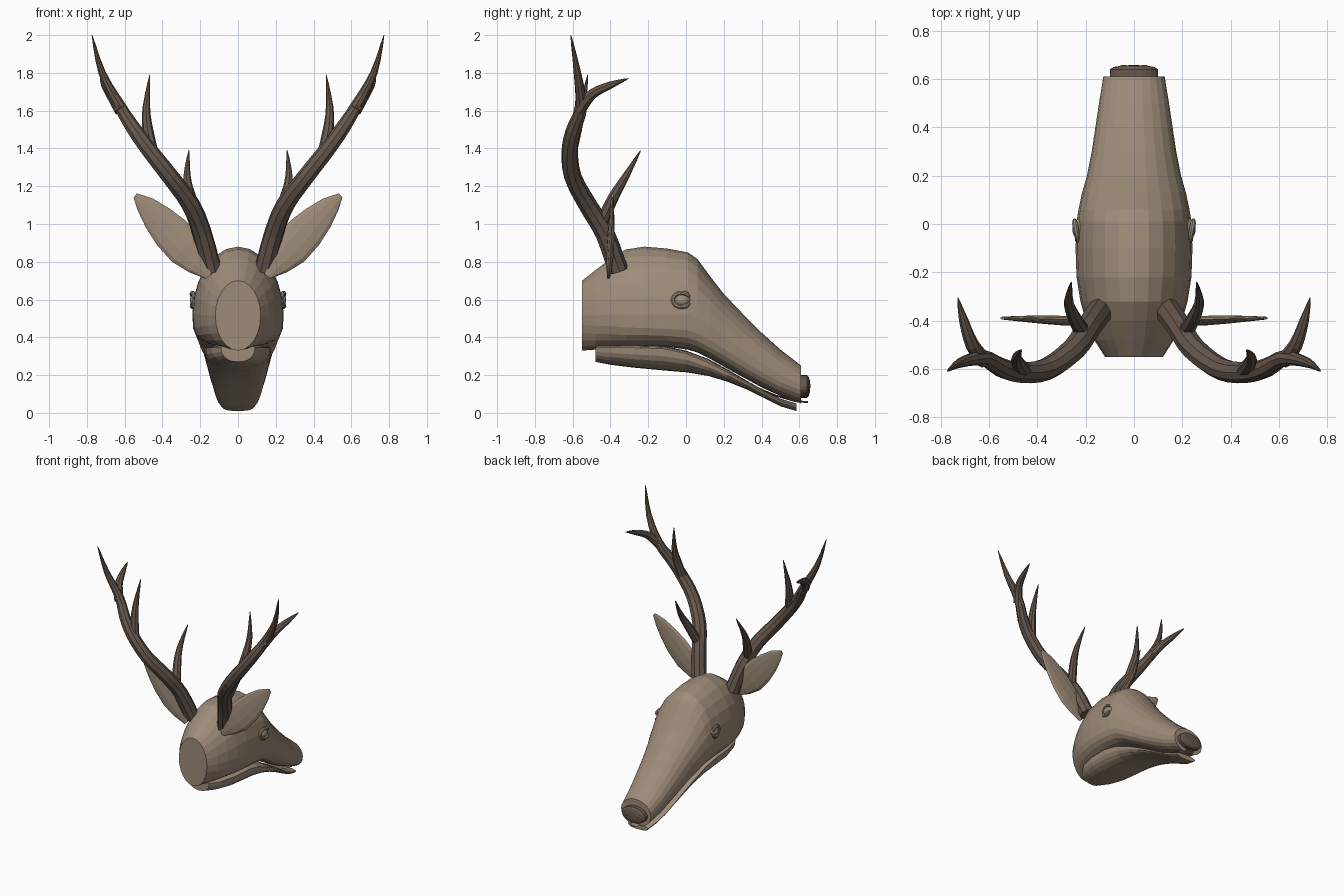
import bpy, bmesh, math
from mathutils import Vector


def material(name, col):
    m = bpy.data.materials.new(name)
    m.diffuse_color = (*col, 1)
    return m


FUR = material("tan_fur", (0.34, 0.26, 0.19))
HORN = material("dark_horn", (0.135, 0.098, 0.076))


def finish(name, bm, mat, smooth=False):
    bmesh.ops.recalc_face_normals(bm, faces=bm.faces)
    me = bpy.data.meshes.new(name)
    bm.to_mesh(me)
    bm.free()
    me.materials.append(mat)
    ob = bpy.data.objects.new(name, me)
    bpy.context.collection.objects.link(ob)
    if smooth:
        for p in me.polygons:
            p.use_smooth = True
    return ob


def skin(bm, rings):
    """Bridge a list of point rings and cap both ends."""
    vs = [[bm.verts.new(p) for p in r] for r in rings]
    n = len(vs[0])
    for a, b in zip(vs, vs[1:]):
        for i in range(n):
            j = (i + 1) % n
            bm.faces.new((a[i], a[j], b[j], b[i]))
    bm.faces.new(vs[0][::-1])
    bm.faces.new(vs[-1])


def power(v, e):
    return math.copysign(abs(v) ** e, v)


def section(y, bottom, mid, top, half, e=1.0, n=24):
    """Egg-shaped outline across the head; e squares off the underside."""
    pts = []
    for i in range(n):
        a = math.tau * i / n
        c, s = math.cos(a), math.sin(a)
        if s >= -1e-6:
            pts.append((half * c, y, mid + (top - mid) * s))
        else:
            pts.append((half * power(c, e), y, mid + (mid - bottom) * power(s, e)))
    return pts


# head: y, bottom, widest height, top, half width, underside squareness
bm = bmesh.new()
skin(bm, [section(*s) for s in (
    (-0.55, 0.33, 0.515, 0.70, 0.12, 1.0),
    (-0.48, 0.335, 0.515, 0.755, 0.165, 0.9),
    (-0.40, 0.34, 0.52, 0.815, 0.20, 0.8),
    (-0.32, 0.345, 0.52, 0.865, 0.222, 0.7),
    (-0.22, 0.35, 0.52, 0.88, 0.238, 0.65),
    (-0.10, 0.35, 0.52, 0.87, 0.242, 0.6),
    (0.01, 0.335, 0.52, 0.85, 0.238, 0.6),
    (0.06, 0.32, 0.50, 0.815, 0.23, 0.6),
    (0.13, 0.285, 0.46, 0.72, 0.215, 0.6),
    (0.20, 0.245, 0.41, 0.63, 0.195, 0.65),
    (0.30, 0.19, 0.33, 0.525, 0.175, 0.7),
    (0.40, 0.135, 0.265, 0.425, 0.16, 0.75),
    (0.50, 0.09, 0.20, 0.335, 0.145, 0.8),
    (0.61, 0.05, 0.15, 0.25, 0.127, 0.9))])
finish("head", bm, FUR)

# lower jaw
bm = bmesh.new()
skin(bm, [section(*s) for s in (
    (-0.48, 0.27, 0.345, 0.36, 0.09, 0.9),
    (-0.40, 0.255, 0.345, 0.36, 0.14, 0.85),
    (-0.28, 0.24, 0.345, 0.36, 0.17, 0.8),
    (-0.12, 0.225, 0.34, 0.355, 0.177, 0.8),
    (0.00, 0.215, 0.315, 0.33, 0.172, 0.8),
    (0.12, 0.195, 0.265, 0.285, 0.163, 0.8),
    (0.22, 0.165, 0.215, 0.23, 0.153, 0.8),
    (0.32, 0.125, 0.16, 0.172, 0.138, 0.8),
    (0.42, 0.075, 0.10, 0.115, 0.122, 0.8),
    (0.50, 0.035, 0.065, 0.075, 0.107, 0.8),
    (0.585, 0.01, 0.035, 0.05, 0.085, 0.8))])
finish("lower_jaw", bm, FUR)

# tongue lying between the lips
bm = bmesh.new()
skin(bm, [section(y, z - 0.005, z, z + 0.005, w, n=12) for y, z, w in
          ((0.36, 0.14, 0.08), (0.48, 0.09, 0.07), (0.58, 0.062, 0.055), (0.645, 0.057, 0.02))])
finish("tongue", bm, FUR)

# nose pad with a gently domed front
bm = bmesh.new()
skin(bm, [section(y, 0.14 - 0.06 * k, 0.14, 0.14 + 0.06 * k, 0.1 * k) for y, k in
          ((0.58, 1), (0.64, 1), (0.65, 0.85), (0.656, 0.5), (0.658, 0.1))])
finish("nose", bm, HORN)


def ball(name, loc, scale, mat):
    bm = bmesh.new()
    bmesh.ops.create_uvsphere(bm, u_segments=14, v_segments=8, radius=1)
    for v in bm.verts:
        v.co = Vector([l + c * s for l, c, s in zip(loc, v.co, scale)])
    return finish(name, bm, mat)


def tube(name, path, radii, mat, sides=9, steps=3):
    """Tapered tube through a smoothed path."""
    P = [Vector(p) for p in path]
    pts, rs = [], []
    for i in range(len(P) - 1):
        a, b, c, d = P[max(i - 1, 0)], P[i], P[i + 1], P[min(i + 2, len(P) - 1)]
        for k in range(steps):
            t = k / steps
            pts.append(0.5 * (2 * b + (c - a) * t + (2 * a - 5 * b + 4 * c - d) * t * t
                              + (3 * b - a - 3 * c + d) * t ** 3))
            rs.append(radii[i] + (radii[i + 1] - radii[i]) * t)
    pts.append(P[-1])
    rs.append(radii[-1])
    rings, side = [], Vector((0, 1, 0))
    for i, p in enumerate(pts):
        d = (pts[min(i + 1, len(pts) - 1)] - pts[max(i - 1, 0)]).normalized()
        side = (side - d * side.dot(d)).normalized()
        up = d.cross(side)
        rings.append([p + rs[i] * (side * math.cos(math.tau * j / sides)
                                   + up * math.sin(math.tau * j / sides)) for j in range(sides)])
    bm = bmesh.new()
    skin(bm, rings)
    return finish(name, bm, mat)


for s, tag in ((1, "right"), (-1, "left")):
    def flip(path):
        return [(s * x, y, z) for x, y, z in path]

    # antler: main beam and three tines
    tube("antler_beam_" + tag, flip((
        (0.14, -0.36, 0.755), (0.19, -0.43, 0.95), (0.25, -0.52, 1.10), (0.36, -0.60, 1.25),
        (0.47, -0.615, 1.39), (0.55, -0.595, 1.50), (0.625, -0.555, 1.62),
        (0.72, -0.575, 1.80), (0.773, -0.61, 2.0))),
        (0.055, 0.052, 0.05, 0.047, 0.044, 0.04, 0.033, 0.02, 0.002), HORN)
    tines = (
        ("brow_tine_", ((0.21, -0.45, 1.0), (0.25, -0.385, 1.14), (0.27, -0.32, 1.25), (0.26, -0.24, 1.39))),
        ("middle_tine_", ((0.45, -0.615, 1.36), (0.478, -0.58, 1.5), (0.485, -0.55, 1.62), (0.467, -0.52, 1.79))),
        ("top_tine_", ((0.62, -0.565, 1.60), (0.67, -0.50, 1.685), (0.705, -0.40, 1.735), (0.73, -0.305, 1.77))))
    for name, path in tines:
        tube(name + tag, flip(path), (0.034, 0.029, 0.02, 0.002), HORN, 8)

    # ear: shallow leaf, (lower edge x, z, upper edge x, z) from root to tip
    rings = []
    for xa, za, xb, zb, th in ((0.17, 0.71, 0.14, 0.735, 0.008), (0.26, 0.745, 0.16, 0.85, 0.018),
                               (0.35, 0.80, 0.21, 0.95, 0.02), (0.43, 0.89, 0.28, 1.02, 0.018),
                               (0.49, 0.985, 0.36, 1.08, 0.014), (0.53, 1.07, 0.45, 1.135, 0.01),
                               (0.553, 1.14, 0.535, 1.162, 0.006)):
        ring = []
        for j in range(10):
            a = math.tau * j / 10
            t = 0.5 - 0.5 * math.cos(a)
            ring.append((s * (xa + (xb - xa) * t), -0.41 + 0.02 * (xa - 0.17) / 0.38 + th * math.sin(a),
                         za + (zb - za) * t))
        rings.append(ring)
    bm = bmesh.new()
    skin(bm, rings)
    finish("ear_" + tag, bm, FUR)

    # eye with a raised rim of lids
    ball("eye_" + tag, (s * 0.228, -0.02, 0.598), (0.028, 0.042, 0.034), FUR)
    rim = [(0.24 + 0.008 * math.cos(a), -0.022 + 0.046 * math.cos(a), 0.598 + 0.037 * math.sin(a))
           for a in (math.radians(25 + 31 * k) for k in range(11))]
    tube("eyelids_" + tag, flip(rim), [0.005] + [0.012] * 9 + [0.005], FUR, 8, 2)

    # nostril
    ball("nostril_" + tag, (s * 0.042, 0.651, 0.145), (0.02, 0.008, 0.016), HORN)
